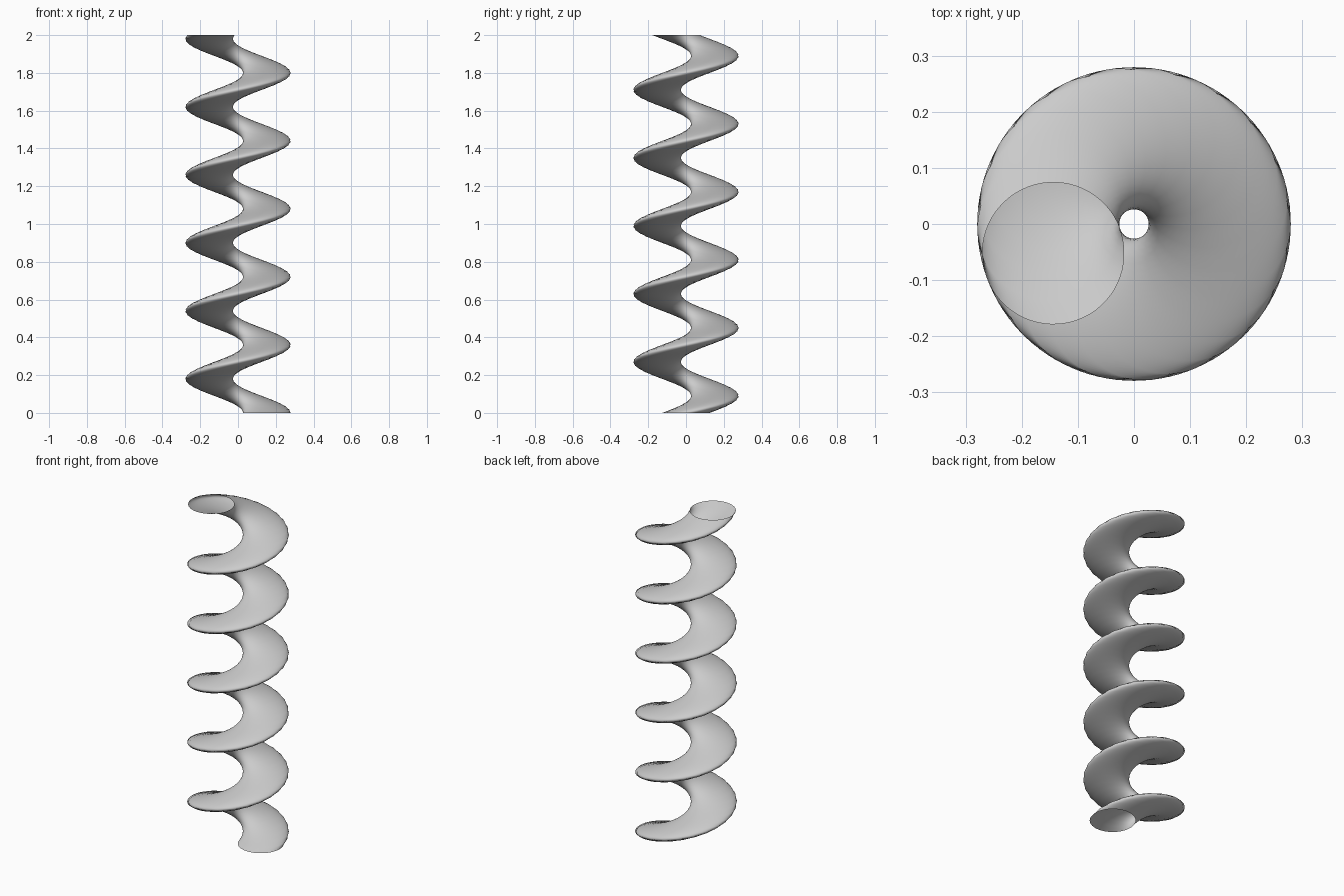
import bpy, bmesh, math

if "Cube" in bpy.data.objects:
    bpy.data.objects.remove(bpy.data.objects["Cube"])

HEIGHT = 2.0
TWIST = math.radians(2000)   # total twist from bottom to top
OFFSET = 0.153               # distance of section centre from the axis
RADIUS = 0.1265              # radius of the horizontal round section
SLICES, SIDES = 120, 64

bm = bmesh.new()

# Horizontal circles stacked along a helix
rings = []
for i in range(SLICES + 1):
    t = i / SLICES
    a = TWIST * t
    ring = []
    for j in range(SIDES):
        b = a + 2 * math.pi * j / SIDES
        ring.append(bm.verts.new((OFFSET * math.cos(a) + RADIUS * math.cos(b),
                                  OFFSET * math.sin(a) + RADIUS * math.sin(b),
                                  HEIGHT * t)))
    rings.append(ring)

# Skin between neighbouring circles, ends left open
for low, high in zip(rings, rings[1:]):
    for j in range(SIDES):
        k = (j + 1) % SIDES
        bm.faces.new((low[j], low[k], high[k], high[j])).smooth = True

mesh = bpy.data.meshes.new("twisted_column")
bm.to_mesh(mesh)
bm.free()
column = bpy.data.objects.new("twisted_column", mesh)
bpy.context.collection.objects.link(column)
